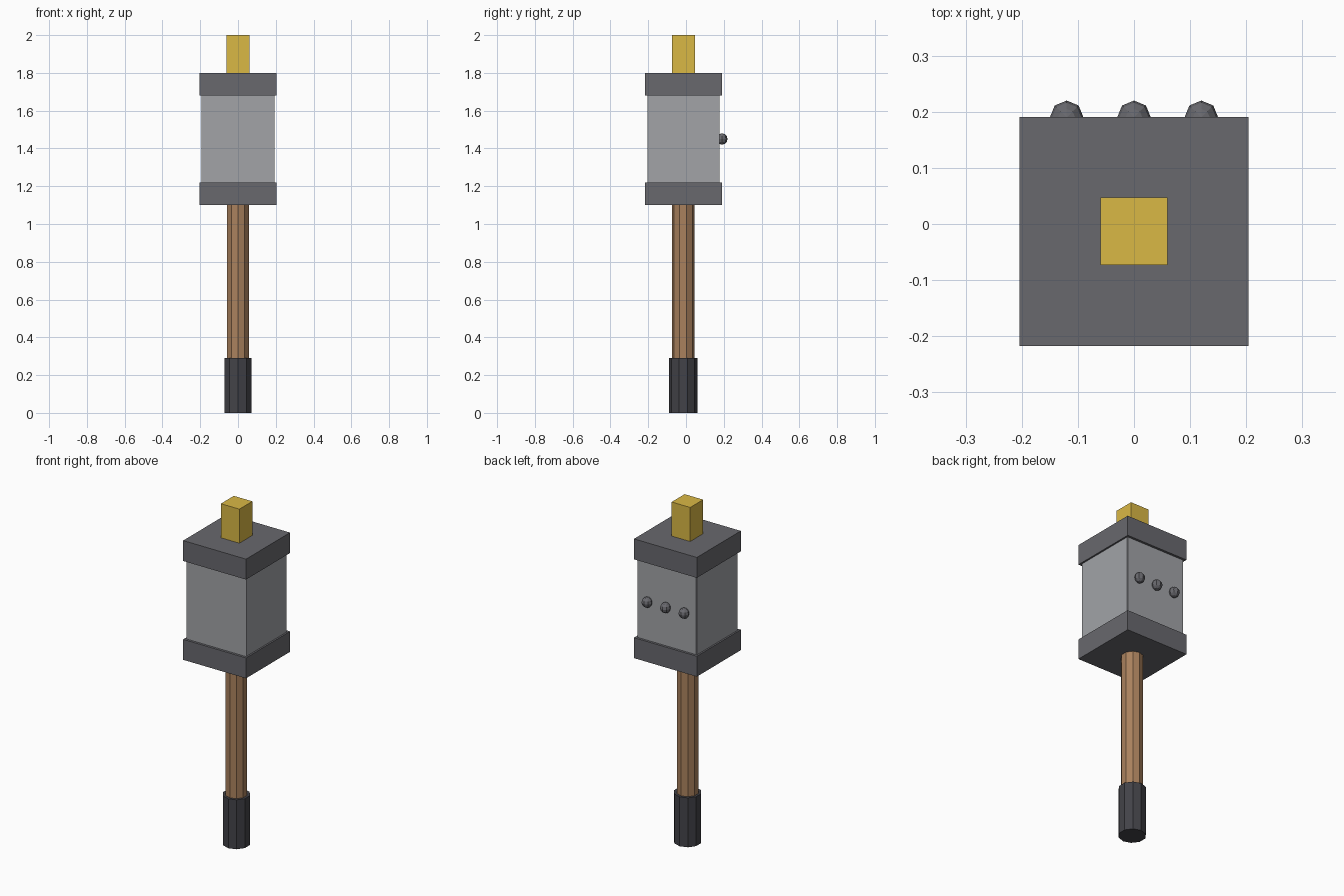
import bpy

if "Cube" in bpy.data.objects:
    bpy.data.objects.remove(bpy.data.objects["Cube"])

CY = -0.013  # shaft and head axis sits slightly forward of the rivets


def material(name, rgb):
    m = bpy.data.materials.new(name)
    m.diffuse_color = (*rgb, 1)
    m.use_nodes = True
    m.node_tree.nodes["Principled BSDF"].inputs["Base Color"].default_value = m.diffuse_color
    return m


WOOD = material("wood", (0.40, 0.22, 0.11))
GRIP = material("dark_wrap", (0.055, 0.055, 0.065))
STEEL = material("steel", (0.36, 0.37, 0.39))
DARK = material("dark_steel", (0.14, 0.14, 0.155))
GOLD = material("gold", (0.70, 0.48, 0.06))


def finish(name, mat):
    ob = bpy.context.object
    ob.name = name
    ob.data.materials.append(mat)
    return ob


def box(name, sx, sy, z0, z1, mat, x=0.0):
    bpy.ops.mesh.primitive_cube_add(size=1, location=(x, CY, (z0 + z1) / 2))
    ob = finish(name, mat)
    ob.scale = (sx, sy, z1 - z0)
    bpy.ops.object.transform_apply(location=False, rotation=False, scale=True)
    return ob


def rod(name, r, z0, z1, mat):
    bpy.ops.mesh.primitive_cylinder_add(vertices=10, radius=r, depth=z1 - z0,
                                        location=(0, CY - 0.002, (z0 + z1) / 2))
    return finish(name, mat)


# Ten-sided shaft and grip
rod("grip", 0.075, 0.0, 0.29, GRIP)
rod("handle", 0.06, 0.28, 1.12, WOOD)

# Square head with slim side plates and two end caps
box("head_core", 0.38, 0.38, 1.2, 1.7, STEEL)
for side, label in ((-1, "left"), (1, "right")):
    box(label + "_side_plate", 0.02, 0.375, 1.21, 1.69, STEEL, side * 0.184)
box("lower_cap", 0.408, 0.408, 1.1, 1.22, DARK)
box("upper_cap", 0.408, 0.408, 1.68, 1.8, DARK)

# Gold post on top
box("top_post", 0.12, 0.12, 1.78, 2.0, GOLD)

# Row of rivets on the back
for i in range(3):
    bpy.ops.mesh.primitive_uv_sphere_add(segments=8, ring_count=6, radius=0.03,
                                         location=((i - 1) * 0.12, 0.19, 1.45))
    finish(f"rivet_{i + 1}", DARK)
